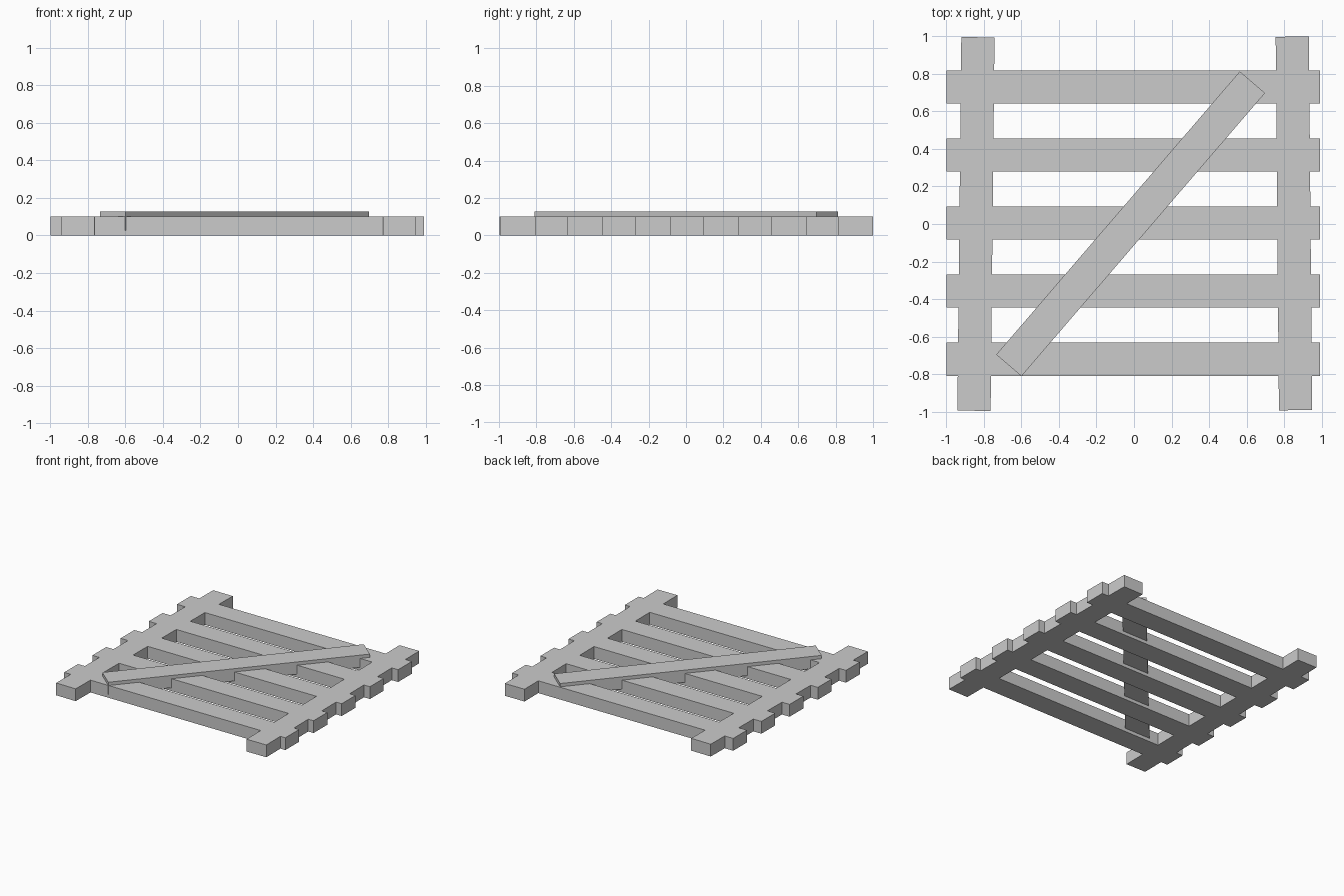
import bpy, bmesh
from math import radians
from mathutils import Matrix

if "Cube" in bpy.data.objects:
    bpy.data.objects.remove(bpy.data.objects["Cube"])

LENGTH, WIDTH, THICK = 1.99, 0.177, 0.1


def plank(name, x, y, z, angle=0.0):
    """Plank lying along X, turned by angle (degrees) about Z; z is its underside."""
    bm = bmesh.new()
    bmesh.ops.create_cube(bm, size=1.0, matrix=Matrix.Diagonal((LENGTH, WIDTH, THICK, 1)))
    mesh = bpy.data.meshes.new(name)
    bm.to_mesh(mesh)
    bm.free()
    obj = bpy.data.objects.new(name, mesh)
    obj.location = (x, y, z + THICK / 2)
    obj.rotation_euler.z = radians(angle)
    bpy.context.collection.objects.link(obj)
    return obj


# Five evenly spaced horizontal rails
for i in range(5):
    plank(f"rail_{i + 1}", -0.003, -0.72 + i * 0.3625, 0)

# Two slightly crooked upright stiles
plank("left_stile", -0.842, 0.0, 0, 89.4)
plank("right_stile", 0.852, 0.003, 0, 90.5)

# Diagonal brace, raised and let into the rails
plank("diagonal_brace", -0.018, 0.001, 0.027, 49.3)
